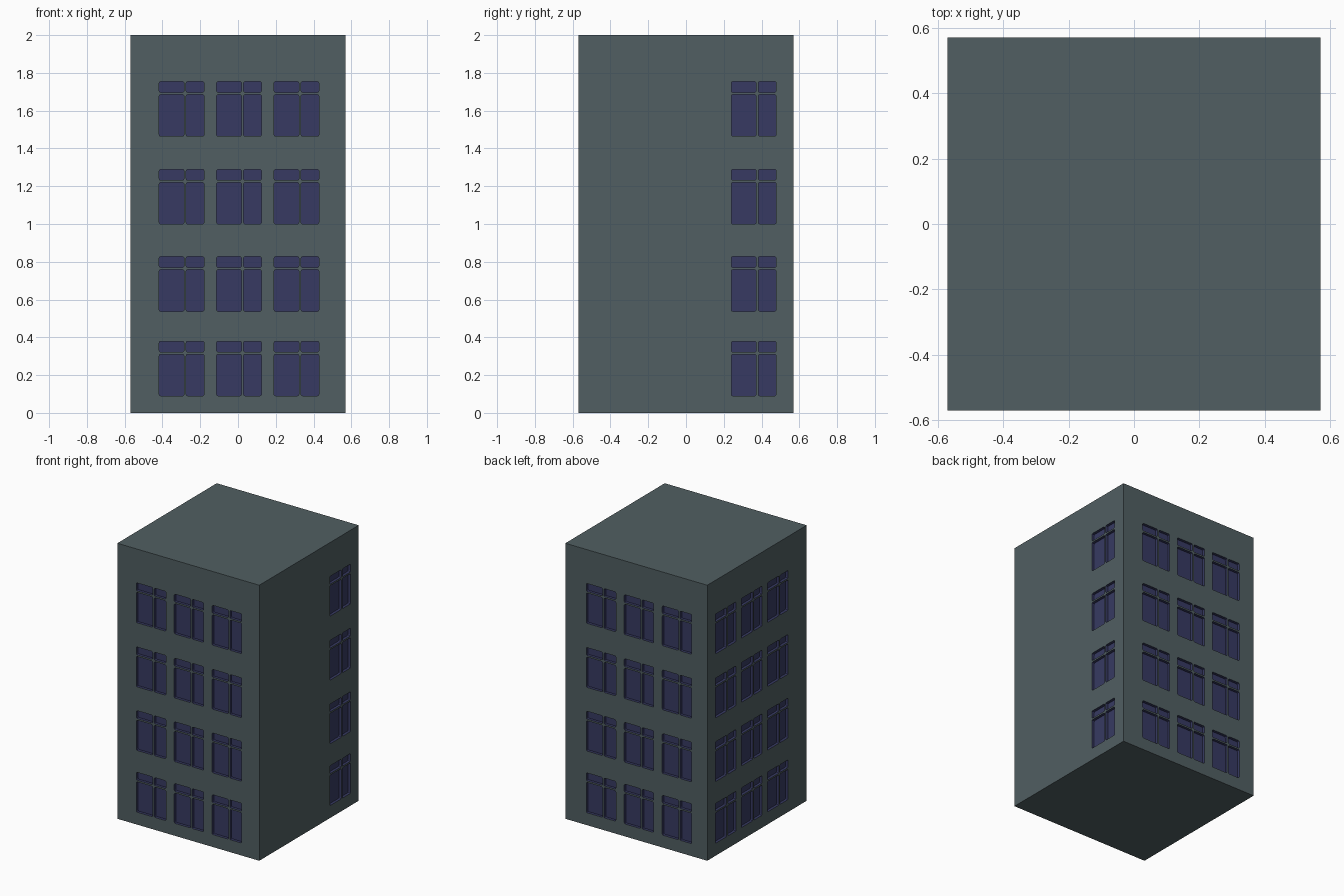
import bpy, bmesh, math
from mathutils import Matrix, Vector

if "Cube" in bpy.data.objects:
    bpy.data.objects.remove(bpy.data.objects["Cube"])

HALF, HEIGHT, DEPTH = 0.57, 2.0, 0.02


def material(name, rgb):
    m = bpy.data.materials.new(name)
    m.diffuse_color = (*rgb, 1)
    m.use_nodes = True
    m.node_tree.nodes["Principled BSDF"].inputs["Base Color"].default_value = m.diffuse_color
    return m


wall = material("slate wall", (0.082, 0.114, 0.122))
glass = material("dark blue glass", (0.038, 0.042, 0.122))


def make_object(name, bm):
    bmesh.ops.recalc_face_normals(bm, faces=bm.faces)
    me = bpy.data.meshes.new(name)
    bm.to_mesh(me)
    bm.free()
    me.materials.append(wall)
    me.materials.append(glass)
    ob = bpy.data.objects.new(name, me)
    bpy.context.collection.objects.link(ob)
    return ob


def pane(bm, rot, u0, u1, z0, z1, r=0.008):
    """Rounded pane prism sunk into the wall turned by rot."""
    pts = []
    for cx, cz, a0 in ((u1 - r, z1 - r, 0), (u0 + r, z1 - r, 90),
                       (u0 + r, z0 + r, 180), (u1 - r, z0 + r, 270)):
        for k in range(3):
            a = math.radians(a0 + 45 * k)
            pts.append((cx + r * math.cos(a), cz + r * math.sin(a)))
    rings = [[bm.verts.new(rot @ Vector((u, y, z))) for u, z in pts]
             for y in (-HALF + DEPTH, -HALF - 0.05)]
    faces = [bm.faces.new(rings[0]), bm.faces.new(rings[1])]
    n = len(pts)
    for i in range(n):
        j = (i + 1) % n
        faces.append(bm.faces.new((rings[0][i], rings[0][j],
                                   rings[1][j], rings[1][i])))
    for f in faces:
        f.material_index = 1


# Building block
bm = bmesh.new()
bmesh.ops.create_cube(bm, size=1, matrix=Matrix.Translation((0, 0, HEIGHT / 2))
                      @ Matrix.Diagonal((2 * HALF, 2 * HALF, HEIGHT, 1)))
building = make_object("building", bm)

# Window panes: left edges of the windows on front, right, back and left walls
layout = {0: (-0.417, -0.113, 0.191),
          90: (0.24,),
          180: (-0.402, -0.097, 0.208),
          270: (-0.478, -0.179, 0.121)}
bm = bmesh.new()
for angle, columns in layout.items():
    rot = Matrix.Rotation(math.radians(angle), 3, 'Z')
    for u in columns:
        for z in (0.09, 0.538, 1.0, 1.465):
            for a, b in ((0, 0.131), (0.143, 0.237)):
                pane(bm, rot, u + a, u + b, z, z + 0.22)
                pane(bm, rot, u + a, u + b, z + 0.232, z + 0.289)
cutter = make_object("window_cutter", bm)
cutter.hide_render = True

# Sink the windows into the walls
mod = building.modifiers.new("windows", 'BOOLEAN')
mod.operation = 'DIFFERENCE'
mod.solver = 'EXACT'
mod.object = cutter
bpy.context.view_layer.update()
deps = bpy.context.evaluated_depsgraph_get()
mesh = bpy.data.meshes.new_from_object(building.evaluated_get(deps))
building.modifiers.clear()
building.data = mesh
bpy.data.objects.remove(cutter)
